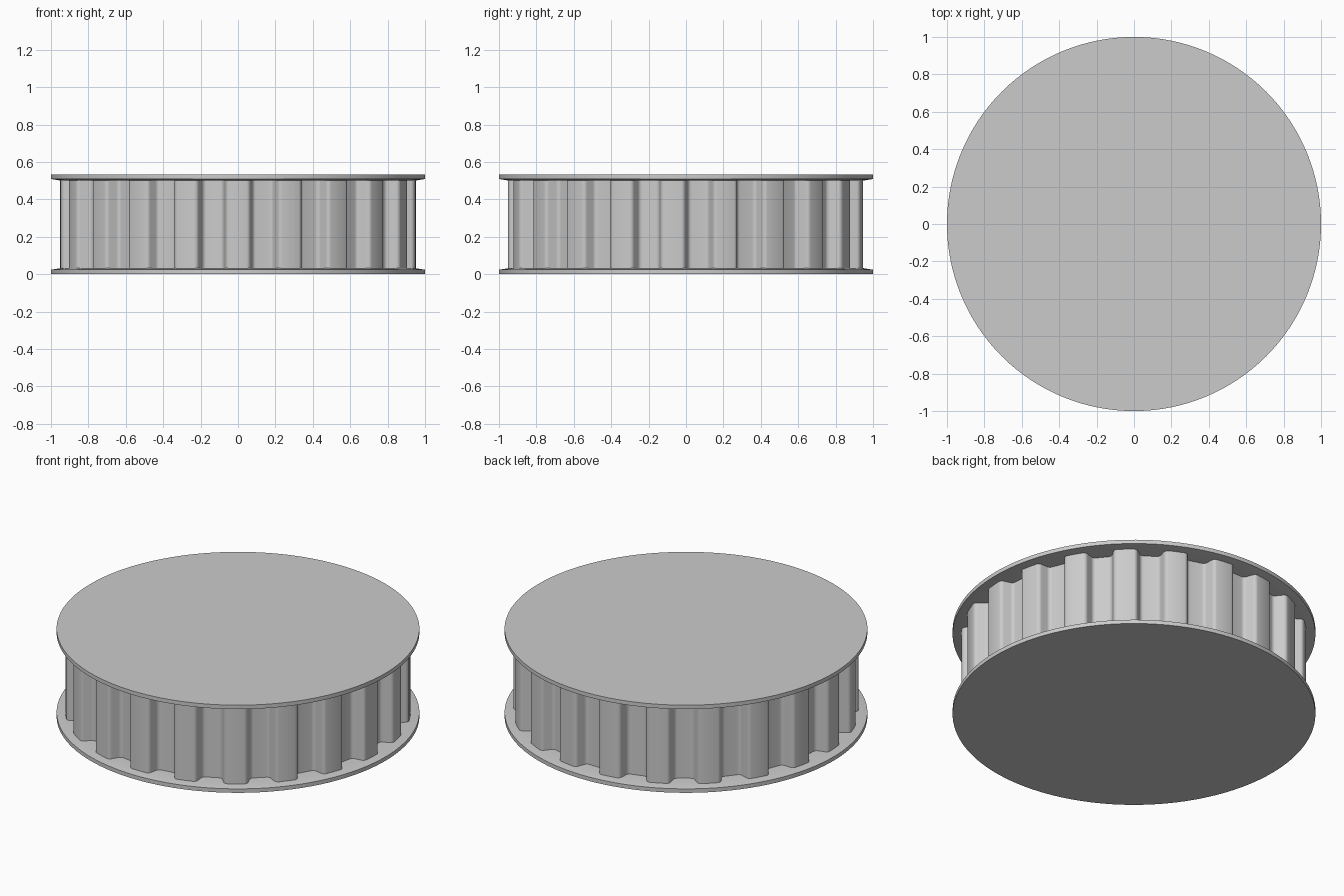
import bpy
import bmesh
from math import sin, cos, pi, radians, sqrt

cube = bpy.data.objects.get("Cube")
if cube:
    bpy.data.objects.remove(cube, do_unlink=True)

HEIGHT = 0.533
TEETH = 21
TOOTH_R = 0.952

grey = bpy.data.materials.new("light grey")
grey.use_nodes = True
colour = (0.6, 0.6, 0.6, 1)
grey.diffuse_color = colour
grey.node_tree.nodes["Principled BSDF"].inputs["Base Color"].default_value = colour


def stack(name, rings):
    """Join rings of points with quads, cap both ends and smooth the result."""
    bm = bmesh.new()
    loops = [[bm.verts.new(p) for p in ring] for ring in rings]
    n = len(loops[0])
    for low, high in zip(loops, loops[1:]):
        for i in range(n):
            j = (i + 1) % n
            bm.faces.new((low[i], low[j], high[j], high[i]))
    bm.faces.new(loops[0][::-1])
    bm.faces.new(loops[-1])
    bmesh.ops.recalc_face_normals(bm, faces=bm.faces)
    mesh = bpy.data.meshes.new(name)
    bm.to_mesh(mesh)
    bm.free()
    mesh.materials.append(grey)
    obj = bpy.data.objects.new(name, mesh)
    bpy.context.collection.objects.link(obj)
    bpy.ops.object.select_all(action="DESELECT")
    obj.select_set(True)
    bpy.context.view_layer.objects.active = obj
    bpy.ops.object.shade_smooth_by_angle(angle=radians(30))
    return obj


def circle(radius, z, n=128):
    return [(radius * cos(2 * pi * i / n), radius * sin(2 * pi * i / n), z)
            for i in range(n)]


# Groove section: rounded shoulder, sloped wall, rounded foot, then mirrored
def groove():
    top, foot, depth, r, steps = 0.095, 0.036, 0.069, 0.024, 6
    arc = [radians(70) * i / steps for i in range(steps + 1)]
    half = [(-top + r * sin(a), r * (1 - cos(a))) for a in arc]
    half += [(-foot - r * sin(a), depth - r * (1 - cos(a))) for a in reversed(arc)]
    base = sqrt(TOOTH_R ** 2 - top ** 2)
    half = [(u, base - d) for u, d in half]
    return half + [(-u, v) for u, v in reversed(half)]


# Toothed drum, with one tooth centred on the front
outline = []
section = groove()
for k in range(TEETH):
    tooth = -pi / 2 + 2 * pi * k / TEETH
    outline.append((TOOTH_R * cos(tooth), TOOTH_R * sin(tooth)))
    a = tooth + pi / TEETH
    outline += [(v * cos(a) - u * sin(a), v * sin(a) + u * cos(a)) for u, v in section]
stack("toothed_drum", [[(x, y, z) for x, y in outline] for z in (0.02, HEIGHT - 0.02)])

# Flanges: thin discs whose inner faces rise slightly towards the drum
flange = [(1.0, 0.0), (1.0, 0.024), (0.95, 0.032), (0.85, 0.032)]
stack("lower_flange", [circle(r, z) for r, z in flange])
stack("upper_flange", [circle(r, HEIGHT - z) for r, z in flange])
